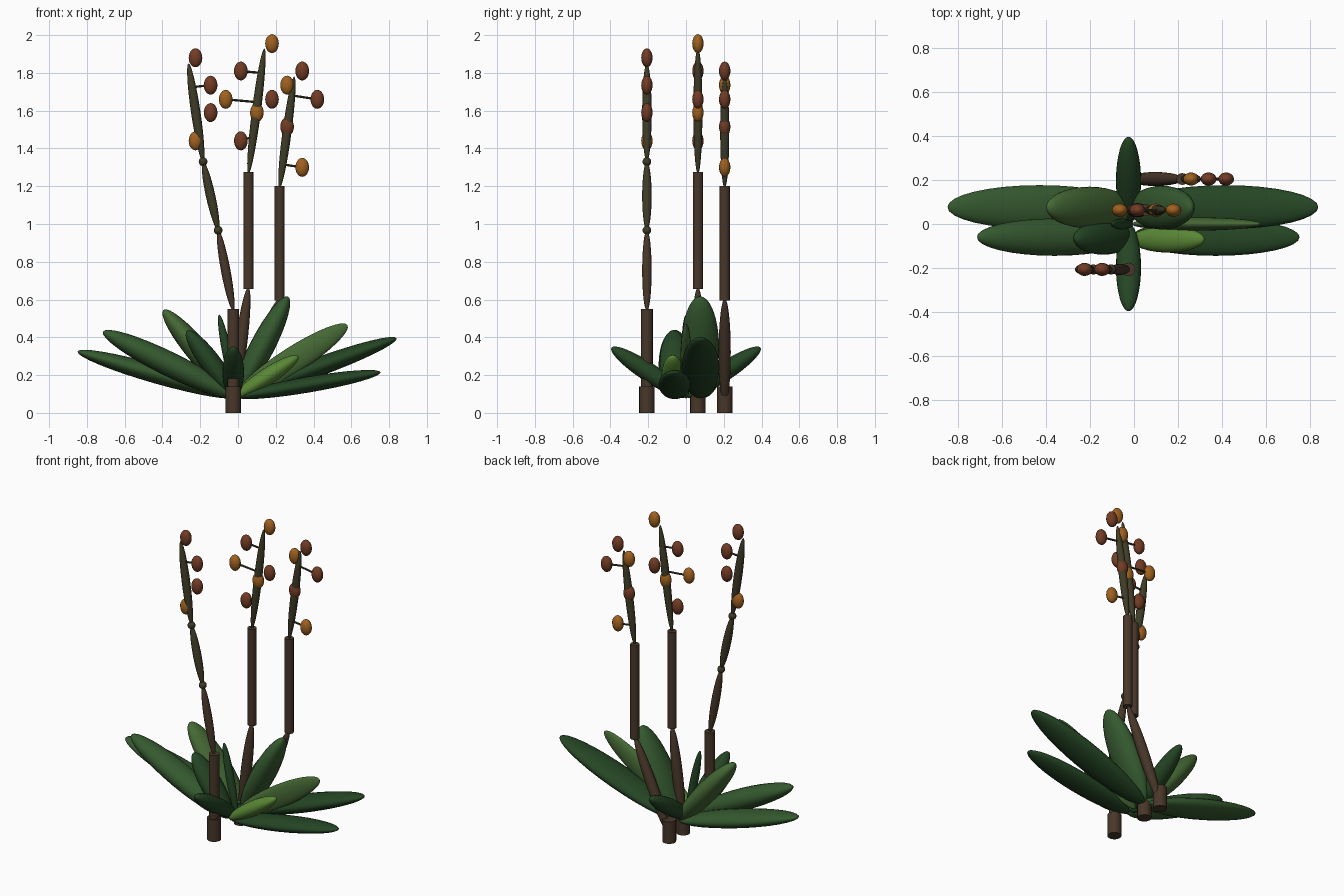
import bpy
from mathutils import Vector, Matrix

if "Cube" in bpy.data.objects:
    bpy.data.objects.remove(bpy.data.objects["Cube"])


def material(name, rgb):
    m = bpy.data.materials.new(name)
    m.diffuse_color = (*rgb, 1)
    m.use_nodes = True
    m.node_tree.nodes["Principled BSDF"].inputs["Base Color"].default_value = m.diffuse_color
    return m


BARK = material("bark", (0.065, 0.038, 0.022))
STALK = material("stalk", (0.05, 0.045, 0.02))
DARK = material("dark_leaf", (0.018, 0.06, 0.018))
MID = material("mid_leaf", (0.035, 0.10, 0.028))
LIGHT = material("light_leaf", (0.06, 0.14, 0.035))
BRIGHT = material("bright_leaf", (0.10, 0.24, 0.035))
BROWN = material("brown_bud", (0.17, 0.045, 0.018))
ORANGE = material("orange_bud", (0.35, 0.12, 0.014))


def finish(name, mat, matrix):
    ob = bpy.context.object
    ob.name = name
    ob.matrix_world = matrix
    ob.data.materials.append(mat)
    bpy.ops.object.shade_smooth_by_angle()
    return ob


def frame(p, q, sx, sy):
    """Local z runs from p to q, local y stays sideways to the tilt."""
    p, q = Vector(p), Vector(q)
    d = q - p
    z = d.normalized()
    side = Vector((0, 0, 1)).cross(z)
    side = side.normalized() if side.length > 1e-4 else Vector((0, 1, 0))
    rot = Matrix((side.cross(z), side, z)).transposed().to_4x4()
    return Matrix.Translation((p + q) / 2) @ rot @ Matrix.Diagonal((sx, sy, d.length / 2, 1))


def spindle(name, p, q, thick, wide, mat, seg=24, rings=16):
    bpy.ops.mesh.primitive_uv_sphere_add(segments=seg, ring_count=rings, radius=1)
    return finish(name, mat, frame(p, q, thick, wide))


def rod(name, p, q, r, mat, sides=16):
    bpy.ops.mesh.primitive_cylinder_add(vertices=sides, radius=1, depth=2)
    return finish(name, mat, frame(p, q, r, r))


# Leaves: y offset, tip x, tip z, half thickness, half width, material
leaves = [
    (0.077, -0.85, 0.325, 0.05, 0.10, MID),
    (0.077, 0.84, 0.395, 0.05, 0.10, DARK),
    (-0.06, -0.715, 0.43, 0.065, 0.085, MID),
    (-0.06, 0.755, 0.215, 0.042, 0.085, DARK),
    (0.075, -0.395, 0.545, 0.062, 0.095, LIGHT),
    (0.075, 0.265, 0.615, 0.065, 0.10, MID),
    (0.0, 0.58, 0.465, 0.07, 0.03, LIGHT),
    (-0.07, 0.32, 0.30, 0.045, 0.06, BRIGHT),
    (-0.065, -0.27, 0.435, 0.055, 0.075, DARK),
    (0.0, -0.10, 0.52, 0.025, 0.025, DARK),
]
for i, (y, x, z, t, w, mat) in enumerate(leaves):
    spindle(f"leaf_{i}", (-0.01, y, 0.085), (x, y, z), t, w, mat)
for s, name in ((-1, "front_leaf"), (1, "back_leaf")):
    spindle(name, (-0.025, 0, 0.085), (-0.025, 0.395 * s, 0.345), 0.05, 0.057, DARK)

# Stem bases
YA, YB, YC = -0.207, 0.063, 0.205
for y, name in ((YA, "left"), (YB, "middle"), (YC, "right")):
    rod(f"{name}_stem_base", (-0.025, y, 0), (-0.025, y, 0.14), 0.041, BARK)

# Left stem with knuckles
rod("left_stem_lower", (-0.025, YA, 0.13), (-0.025, YA, 0.55), 0.031, BARK)
joints = [(-0.025, YA, 0.54), (-0.105, YA, 0.967), (-0.185, YA, 1.33), (-0.262, YA, 1.85)]
for i, mat in enumerate((BARK, STALK, STALK)):
    spindle(f"left_stem_segment_{i}", joints[i], joints[i + 1], 0.025, 0.025, mat)
for i in (1, 2):
    x, y, z = joints[i]
    spindle(f"left_stem_knuckle_{i}", (x, y, z - 0.023), (x, y, z + 0.023), 0.023, 0.023, STALK)

# Middle and right stems
for name, y, x, z0, z1, tip in (("middle", YB, 0.055, 0.655, 1.275, (0.14, YB, 1.93)),
                                ("right", YC, 0.22, 0.595, 1.20, (0.298, YC, 1.78))):
    spindle(f"{name}_stem_lower", (-0.025, y, 0.04), (x, y, z0 + 0.01), 0.032, 0.032, BARK)
    rod(f"{name}_stem_shaft", (x, y, z0), (x, y, z1), 0.027, BARK)
    spindle(f"{name}_stem_top", (x, y, z1 - 0.01), tip, 0.024, 0.024, STALK)

# Buds: x, z, material, optional twig start on the stem
buds = {
    YA: [(-0.225, 1.88, BROWN, None), (-0.145, 1.735, BROWN, (-0.24, 1.725)),
         (-0.145, 1.59, BROWN, None), (-0.225, 1.44, ORANGE, None)],
    YB: [(0.18, 1.955, ORANGE, None), (0.015, 1.81, BROWN, (0.12, 1.80)),
         (0.18, 1.66, BROWN, None), (-0.065, 1.66, ORANGE, (0.10, 1.645)),
         (0.10, 1.59, ORANGE, None), (0.015, 1.44, BROWN, (0.07, 1.46))],
    YC: [(0.34, 1.81, BROWN, None), (0.26, 1.735, ORANGE, None),
         (0.42, 1.66, BROWN, (0.29, 1.68)), (0.26, 1.515, BROWN, None),
         (0.34, 1.30, ORANGE, (0.24, 1.315))],
}
for y, row in buds.items():
    for x, z, mat, start in row:
        spindle("bud", (x, y, z - 0.05), (x, y, z + 0.05), 0.036, 0.03, mat, 16, 12)
        if start:
            rod("twig", (start[0], y, start[1]), (x, y, z), 0.006, STALK, 8)
